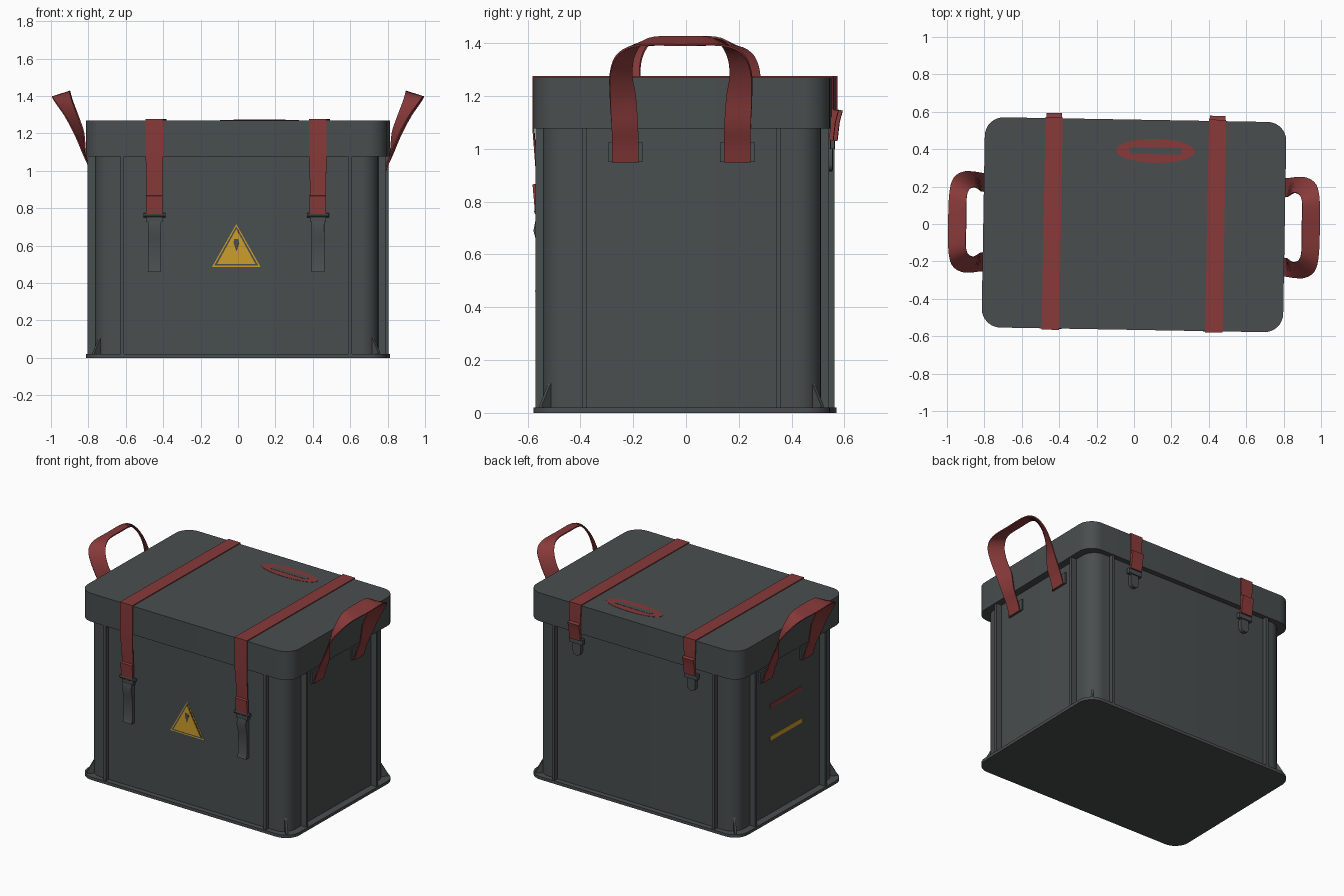
import bpy, bmesh, math
from mathutils import Matrix, Vector

if "Cube" in bpy.data.objects:
    bpy.data.objects.remove(bpy.data.objects["Cube"])


def material(name, rgb):
    m = bpy.data.materials.new(name)
    m.diffuse_color = (*rgb, 1)
    m.use_nodes = True
    m.node_tree.nodes["Principled BSDF"].inputs["Base Color"].default_value = m.diffuse_color
    return m


GREY = material("dark_grey_plastic", (0.066, 0.076, 0.076))
RED = material("red_webbing", (0.25, 0.042, 0.042))
YELLOW = material("warning_yellow", (0.62, 0.34, 0.025))


def finish(name, bm, mat):
    bmesh.ops.recalc_face_normals(bm, faces=bm.faces)
    me = bpy.data.meshes.new(name)
    bm.to_mesh(me)
    bm.free()
    me.materials.append(mat)
    ob = bpy.data.objects.new(name, me)
    bpy.context.collection.objects.link(ob)
    return ob


def prism(name, pts, axis, a, b, mat):
    """Extrude a 2D outline along an axis from a to b."""
    def place(p, d):
        v = list(p)
        v.insert("xyz".index(axis), d)
        return v
    bm = bmesh.new()
    lo = [bm.verts.new(place(p, a)) for p in pts]
    hi = [bm.verts.new(place(p, b)) for p in pts]
    bm.faces.new(lo)
    bm.faces.new(hi)
    n = len(pts)
    for i in range(n):
        j = (i + 1) % n
        bm.faces.new((lo[i], lo[j], hi[j], hi[i]))
    return finish(name, bm, mat)


def rect(x0, x1, y0, y1):
    return [(x0, y0), (x1, y0), (x1, y1), (x0, y1)]


def rounded(hx, hy, r, cx=0, cy=0, n=8):
    pts = []
    for k, (sx, sy) in enumerate([(1, 1), (-1, 1), (-1, -1), (1, -1)]):
        for i in range(n + 1):
            t = math.pi / 2 * (k + i / n)
            pts.append((cx + sx * (hx - r) + r * math.cos(t), cy + sy * (hy - r) + r * math.sin(t)))
    return pts


def ellipse(cx, cy, rx, ry, n=32):
    return [(cx + rx * math.cos(2 * math.pi * i / n), cy + ry * math.sin(2 * math.pi * i / n))
            for i in range(n)]


def ribbon(name, rows, thick, mat):
    """Flat webbing from (centre, half-width vector) rows."""
    bm = bmesh.new()
    pairs = [(bm.verts.new(p - w), bm.verts.new(p + w)) for p, w in rows]
    for (a, b), (c, d) in zip(pairs, pairs[1:]):
        bm.faces.new((a, b, d, c))
    bmesh.ops.recalc_face_normals(bm, faces=bm.faces)
    bmesh.ops.solidify(bm, geom=bm.faces[:], thickness=thick)
    return finish(name, bm, mat)


def smooth_rows(rows, n=4):
    """Catmull-Rom interpolation of ribbon rows."""
    def cr(a, b, c, d, t):
        return 0.5 * (2 * b + (c - a) * t + (2 * a - 5 * b + 4 * c - d) * t * t
                      + (3 * b - a - 3 * c + d) * t ** 3)
    out = []
    for i in range(len(rows) - 1):
        q = [rows[max(0, min(len(rows) - 1, i + k))] for k in (-1, 0, 1, 2)]
        for s in range(n):
            out.append(tuple(cr(*[r[c] for r in q], s / n) for c in (0, 1)))
    return out + [rows[-1]]


BX, BY = 0.757, 0.527      # body half sizes
LX, LY = 0.806, 0.562      # lid and base half sizes

# Main shells
prism("base_flange", rounded(LX, LY, 0.1), "z", 0, 0.02, GREY)
prism("body", rounded(BX, BY, 0.09), "z", 0.02, 1.09, GREY)
prism("lid", rounded(LX, LY, 0.1), "z", 1.077, 1.27, GREY)

# Vertical ribs, two on each wall
for s in (-1, 1):
    for t in (-1, 1):
        prism("long_wall_rib", rect(t * 0.61 - 0.009, t * 0.61 + 0.009, s * (BY - 0.01), s * (LY - 0.006)),
              "z", 0.01, 1.08, GREY)
        prism("short_wall_rib", rect(s * (BX - 0.01), s * (LX - 0.008), t * 0.367 - 0.009, t * 0.367 + 0.009),
              "z", 0.01, 1.08, GREY)
        # Diagonal corner gusset
        g = prism("corner_gusset", [(-0.03, 0.015), (0.048, 0.015), (0.048, 0.03), (0, 0.115), (-0.03, 0.115)],
                  "y", -0.007, 0.007, GREY)
        ang = math.atan2(t, s)
        g.data.transform(Matrix.Translation((s * (BX - 0.028), t * (BY - 0.028), 0)) @ Matrix.Rotation(ang, 4, "Z"))

# Straps over the lid with front levers and back hooks
for x in (-0.437, 0.437):
    path = [(-0.548, 0.76, 0.042), (-0.556, 0.9, 0.042), (-LY - 0.007, 1.07, 0.047), (-LY - 0.007, 1.277, 0.047),
            (LY + 0.007, 1.277, 0.046), (LY + 0.007, 1.12, 0.042), (LY - 0.002, 1.03, 0.04)]
    ribbon("lid_strap", [(Vector((x, y, z)), Vector((w, 0, 0))) for y, z, w in path], 0.006, RED)
    prism("front_strap_fold", [(-0.545, 0.76), (-0.56, 0.76), (-0.569, 0.865), (-0.55, 0.87)],
          "x", x - 0.044, x + 0.044, RED)
    prism("back_strap_fold", [(0.555, 1.03), (0.57, 1.03), (0.578, 1.1), (0.59, 1.145), (0.565, 1.15)],
          "x", x - 0.042, x + 0.042, RED)
    prism("latch_bar", ellipse(-0.55, 0.763, 0.013, 0.013, 10), "x", x - 0.058, x + 0.058, GREY)
    prism("latch_bracket", rect(-0.556, -0.52, 0.725, 0.765), "x", x - 0.042, x + 0.042, GREY)
    prism("latch_lever", [(-0.52, 0.73), (-0.558, 0.73), (-0.566, 0.69), (-0.552, 0.64), (-0.55, 0.49),
                          (-0.56, 0.46), (-0.52, 0.46)], "x", x - 0.034, x + 0.034, GREY)
    prism("hook_plate", rect(x - 0.05, x + 0.05, 1.0, 1.035), "y", 0.535, 0.56, GREY)
    prism("hook", rounded(0.03, 0.05, 0.028, x, 0.965, 4), "y", 0.515, 0.552, GREY)

# Twisted carry handles with anchor plates
half = [((0.768, 0.212, 0.95), (0, 0.05, 0)), ((0.788, 0.212, 1.02), (0, 0.05, 0)),
        ((0.816, 0.214, 1.09), (0.003, 0.05, 0)), ((0.845, 0.222, 1.2), (0.02, 0.048, -0.003)),
        ((0.885, 0.228, 1.29), (0.033, 0.04, 0.005)), ((0.925, 0.205, 1.365), (0.043, 0.03, 0)),
        ((0.944, 0.14, 1.408), (0.046, 0.015, -0.012)), ((0.946, 0, 1.412), (0.048, 0, -0.016))]
for s in (-1, 1):
    rows = [(Vector((s * p[0], p[1], p[2])), Vector((s * w[0], w[1], w[2]))) for p, w in half]
    # the other leg mirrors in y
    rows += [(Vector((p.x, -p.y, p.z)), Vector((w.x, -w.y, w.z))) for p, w in rows[-2::-1]]
    ribbon("carry_handle", smooth_rows(rows), 0.007, RED)
    for t in (-1, 1):
        prism("handle_anchor", rect(t * 0.212 - 0.065, t * 0.212 + 0.065, 0.95, 1.025),
              "x", s * (BX - 0.005), s * (BX + 0.01), GREY)


# Warning triangle on the front, as layered plates
def triangle(name, hw, z0, z1, depth, mat):
    prism(name, [(-hw, z0), (hw, z0), (0, z1)], "y", -BY + 0.002, -BY - depth, mat)


triangle("warning_border", 0.13, 0.486, 0.715, 0.002, YELLOW)
triangle("warning_gap", 0.118, 0.493, 0.703, 0.0035, GREY)
triangle("warning_panel", 0.103, 0.501, 0.688, 0.005, YELLOW)
prism("warning_mark", [(0, 0.57), (0.015, 0.615), (0.012, 0.635), (-0.012, 0.635), (-0.015, 0.615)],
      "y", -BY + 0.002, -BY - 0.0065, GREY)

# Oval label on the lid
prism("oval_label", ellipse(0.108, 0.397, 0.21, 0.064), "z", 1.268, 1.272, RED)
prism("oval_label_bar", rounded(0.14, 0.018, 0.01, 0.108, 0.397, 3), "z", 1.268, 1.2735, GREY)

# Marking stripes on the left wall
for name, z, mat in (("red_side_stripe", 0.75, RED), ("yellow_side_stripe", 0.53, YELLOW)):
    prism(name, rect(-0.165, 0.165, z - 0.014, z + 0.014), "x", -BX + 0.002, -BX - 0.004, mat)

# The whole crate sits turned by one degree
turn = Matrix.Translation((0, -0.004, 0)) @ Matrix.Rotation(math.radians(-1), 4, "Z")
for ob in bpy.context.collection.objects:
    ob.data.transform(turn)
    ob.select_set(True)
    bpy.context.view_layer.objects.active = ob
bpy.ops.object.shade_smooth_by_angle(angle=math.radians(35))
